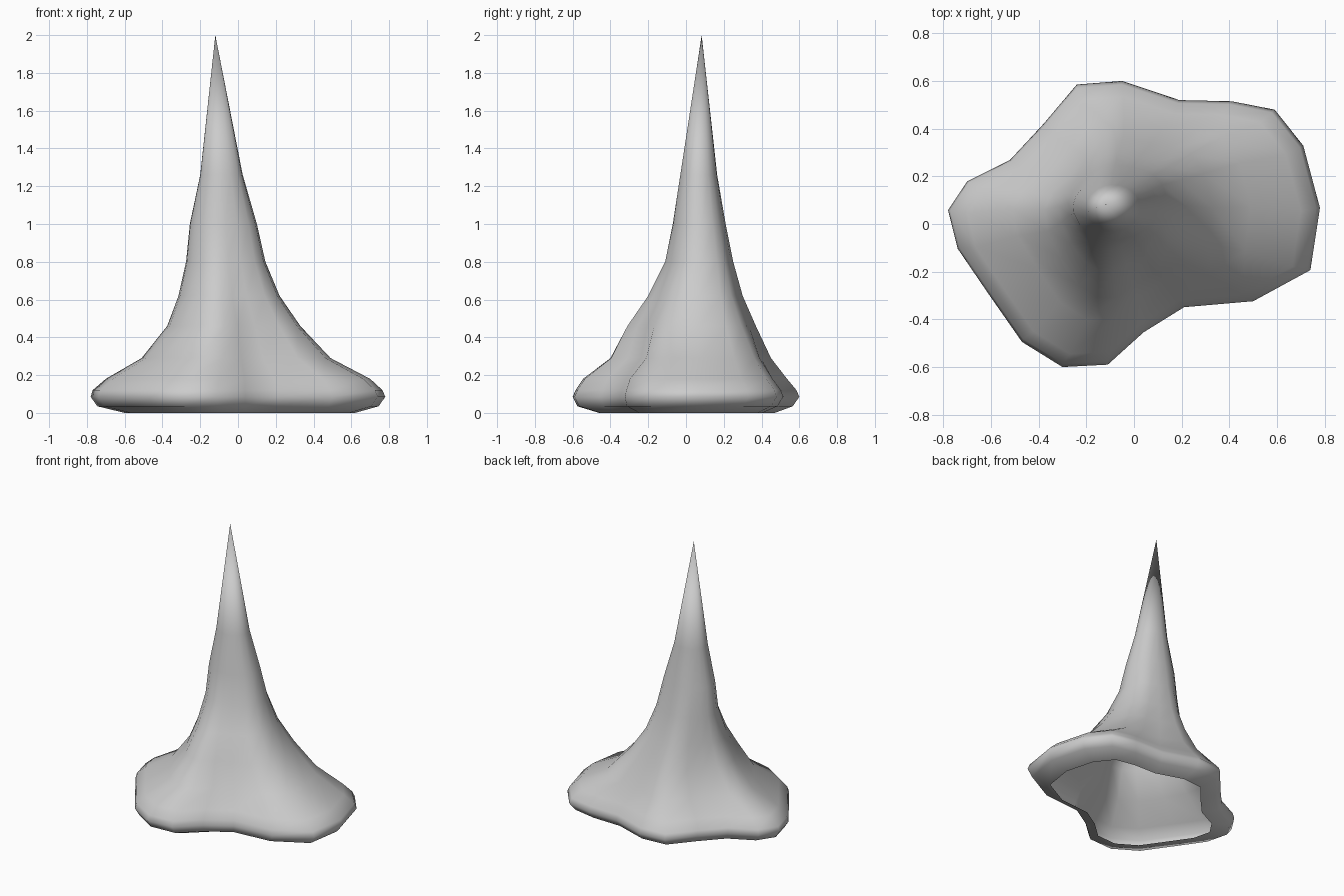
import bpy, bmesh
from math import atan2, cos, sin

if "Cube" in bpy.data.objects:
    bpy.data.objects.remove(bpy.data.objects["Cube"])

# Wavy foot outline seen from above
OUTLINE = [(.78, .07), (.71, .33), (.59, .48), (.41, .515), (.19, .52), (-.05, .60),
           (-.24, .585), (-.38, .42), (-.52, .27), (-.70, .18), (-.78, .06), (-.74, -.10),
           (-.61, -.29), (-.47, -.49), (-.30, -.595), (-.11, -.585), (.04, -.45),
           (.21, -.345), (.50, -.32), (.74, -.19)]

# Height, x range, y range, roundness (0 = foot outline, 1 = ellipse)
LEVELS = [(0.00, -.60, .62, -.46, .47, 0),
          (0.035, -.745, .745, -.575, .565, 0),
          (0.085, -.78, .78, -.60, .60, 0),
          (0.12, -.77, .765, -.585, .585, 0),
          (0.18, -.70, .70, -.545, .535, 0),
          (0.29, -.51, .49, -.40, .45, .1),
          (0.46, -.375, .33, -.31, .37, .3),
          (0.62, -.315, .22, -.20, .30, .5),
          (0.80, -.275, .145, -.11, .25, .7),
          (1.00, -.255, .10, -.07, .21, .85),
          (1.26, -.20, .025, -.03, .165, 1)]
APEX = (-.12, .083, 2.0)


def fit(values, low, high):
    a, b = min(values), max(values)
    return [low + (v - a) / (b - a) * (high - low) for v in values]


def ring(z, x0, x1, y0, y1, roundness):
    xs, ys = [], []
    for x, y in OUTLINE:
        u, v = x / .78, y / .60
        angle = atan2(v, u)
        xs.append(u + (cos(angle) - u) * roundness)
        ys.append(v + (sin(angle) - v) * roundness)
    return [(x, y, z) for x, y in zip(fit(xs, x0, x1), fit(ys, y0, y1))]


# Open-bottomed spire: stacked rings closing at a sharp tip
bm = bmesh.new()
rings = [[bm.verts.new(p) for p in ring(*level)] for level in LEVELS]
n = len(OUTLINE)
for low, high in zip(rings, rings[1:]):
    for i in range(n):
        j = (i + 1) % n
        bm.faces.new((low[i], low[j], high[j], high[i]))
tip = bm.verts.new(APEX)
for i in range(n):
    bm.faces.new((rings[-1][i], rings[-1][(i + 1) % n], tip))
for face in bm.faces:
    face.smooth = True

mesh = bpy.data.meshes.new("rock_spire")
bm.to_mesh(mesh)
bm.free()
bpy.context.collection.objects.link(bpy.data.objects.new("rock_spire", mesh))
